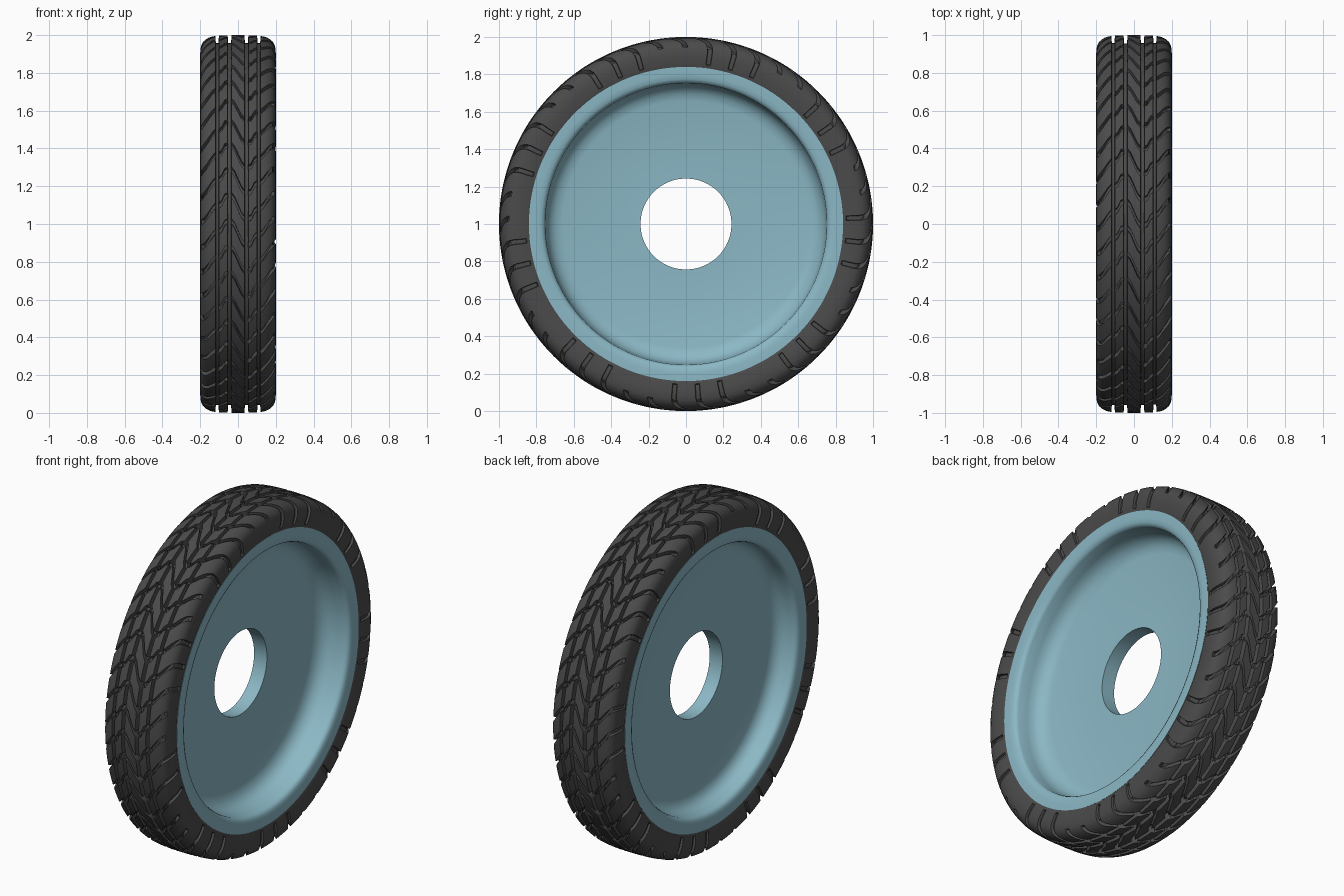
import bpy, bmesh, math

if "Cube" in bpy.data.objects:
    bpy.data.objects.remove(bpy.data.objects["Cube"])

PITCHES = 45                 # cross slots around the tyre
STEP = 2 * math.pi / PITCHES


def material(name, rgb):
    m = bpy.data.materials.new(name)
    m.diffuse_color = (*rgb, 1)
    m.use_nodes = True
    m.node_tree.nodes["Principled BSDF"].inputs["Base Color"].default_value = m.diffuse_color
    return m


def finish(bm, name, mat, angle):
    bmesh.ops.recalc_face_normals(bm, faces=bm.faces)
    me = bpy.data.meshes.new(name)
    bm.to_mesh(me)
    bm.free()
    ob = bpy.data.objects.new(name, me)
    bpy.context.collection.objects.link(ob)
    me.materials.append(mat)
    bpy.ops.object.select_all(action='DESELECT')
    bpy.context.view_layer.objects.active = ob
    ob.select_set(True)
    bpy.ops.object.shade_smooth_by_angle(angle=math.radians(angle))
    return ob


def skin(bm, rows, close_rows):
    n = len(rows[0])
    last = len(rows) if close_rows else len(rows) - 1
    for a in range(last):
        p, q = rows[a], rows[(a + 1) % len(rows)]
        for j in range(n):
            k = (j + 1) % n
            bm.faces.new((p[j], p[k], q[k], q[j]))


def on_wheel(x, r, t):
    return (x, r * math.cos(t), 1 + r * math.sin(t))


# tyre half section: x, radius, slot depth in x, slot depth in radius, slot shift, long slots only
G = 0.957                    # circumferential groove floor
half = [
    (0.000, 1.000, 0, .030, .00, 0), (0.018, 1.000, 0, .030, .30, 0),
    (0.034, 1.000, 0, .030, .45, 0), (0.037, G, 0, 0, .45, 0),
    (0.052, G, 0, 0, .45, 0), (0.055, .999, 0, .030, .45, 0),
    (0.070, .999, 0, .030, .40, 0), (0.086, .998, 0, .030, .15, 0),
    (0.101, .997, 0, .030, .05, 0), (0.104, G, 0, 0, .05, 0),
    (0.117, G, 0, 0, .05, 0), (0.120, .995, 0, .030, .05, 0),
    (0.138, .992, 0, .030, -.10, 0), (0.155, .986, .003, .028, -.28, 0),
    (0.170, .978, .008, .024, -.42, 0), (0.183, .966, .014, .016, -.52, 0),
    (0.191, .953, .016, .010, -.57, 0), (0.194, .946, .015, .004, -.58, 1),
    (0.198, .930, .014, 0, -.60, 1), (0.200, .905, .013, 0, -.60, 1),
    (0.198, .880, .012, 0, -.60, 1), (0.195, .860, .011, 0, -.60, 1),
    (0.1945, .856, 0, 0, -.60, 1), (0.190, .838, 0, 0, -.60, 1),
    (0.170, .825, 0, 0, -.60, 1),
]
# mirrored in x with the slot shift reversed
section = [(-x, r, -dx, dr, -s, g) for x, r, dx, dr, s, g in reversed(half[1:])] + half

# tyre: sheared grid whose lines follow the slots
columns = [(0, 0), (.02, 1), (.11, 1), (.19, 1), (.21, 0), (.40, 0), (.60, 0), (.80, 0)]
phase = math.radians(-86) - 1.1 * STEP + .60 * STEP
bm = bmesh.new()
rows = []
for x, r, dx, dr, shift, long_only in section:
    row = []
    for i in range(PITCHES):
        for frac, cut in columns:
            if long_only and i % 5 > 2:
                cut = 0
            t = phase + (i + frac + shift) * STEP
            row.append(bm.verts.new(on_wheel(x - dx * cut, r - dr * cut, t)))
    rows.append(row)
skin(bm, rows, False)
finish(bm, "tyre", material("rubber", (0.07, 0.07, 0.07)), 35)

# rim: lip, dished wall, off-centre disc with a round hub hole
profile = [
    (.165, .825), (.193, .840), (.193, .800), (.190, .775), (.182, .760), (.168, .753),
    (.110, .750), (.075, .742), (.047, .724), (.028, .698), (.017, .660), (.017, .243),
    (-.066, .243), (-.066, .680), (-.075, .710), (-.092, .732), (-.115, .745),
    (-.140, .750), (-.168, .753), (-.182, .760), (-.190, .775), (-.193, .800),
    (-.193, .840), (-.165, .825),
]
SEG = 128
bm = bmesh.new()
rows = [[bm.verts.new(on_wheel(x, r, 2 * math.pi * j / SEG)) for j in range(SEG)]
        for x, r in profile]
skin(bm, rows, True)
finish(bm, "rim", material("rim_blue", (0.26, 0.48, 0.56)), 40)
